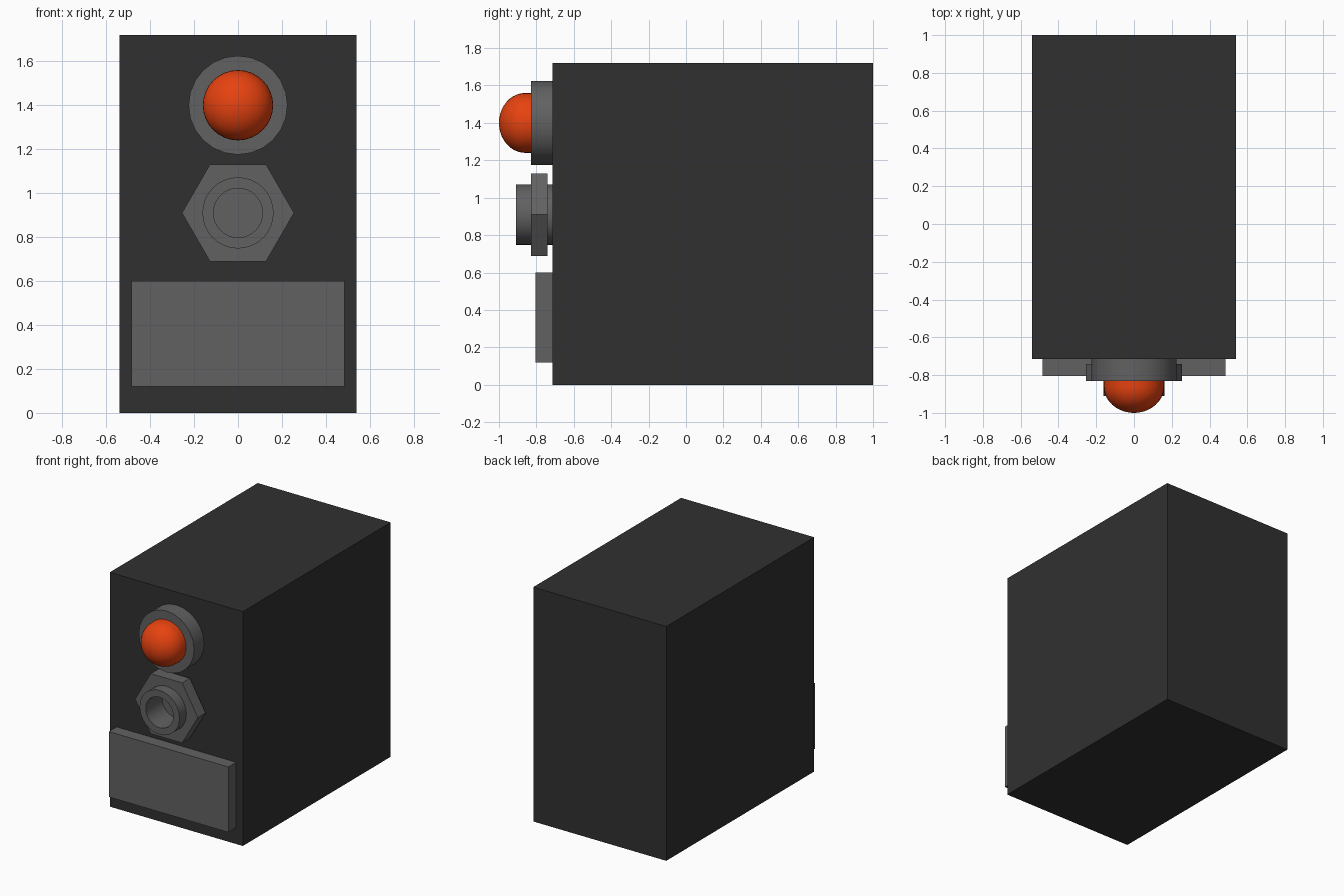
import bpy, bmesh
from math import cos, sin, pi, radians

if "Cube" in bpy.data.objects:
    bpy.data.objects.remove(bpy.data.objects["Cube"])


def material(name, rgb):
    m = bpy.data.materials.new(name)
    m.diffuse_color = (*rgb, 1)
    m.use_nodes = True
    m.node_tree.nodes["Principled BSDF"].inputs["Base Color"].default_value = m.diffuse_color
    return m


DARK = material("dark_casing", (0.03, 0.03, 0.03))
GREY = material("mid_grey", (0.12, 0.12, 0.12))
ORANGE = material("orange_lens", (0.80, 0.055, 0.005))


def finish(name, bm, mat, smooth=False):
    bmesh.ops.recalc_face_normals(bm, faces=bm.faces)
    mesh = bpy.data.meshes.new(name)
    bm.to_mesh(mesh)
    bm.free()
    mesh.materials.append(mat)
    ob = bpy.data.objects.new(name, mesh)
    bpy.context.collection.objects.link(ob)
    if smooth:
        bpy.ops.object.select_all(action='DESELECT')
        ob.select_set(True)
        bpy.context.view_layer.objects.active = ob
        bpy.ops.object.shade_smooth_by_angle(angle=radians(35))
    return ob


def box(name, x, y, z, mat):
    bm = bmesh.new()
    bmesh.ops.create_cube(bm, size=1)
    for v in bm.verts:
        for i, (lo, hi) in enumerate((x, y, z)):
            v.co[i] = lo if v.co[i] < 0 else hi
    return finish(name, bm, mat)


def lathe(name, profile, z, sides, mat, smooth=True):
    """Turn (radius, y) points around the y direction, capping both ends."""
    bm = bmesh.new()
    rings = [[bm.verts.new((r * cos(2 * pi * i / sides), y, z + r * sin(2 * pi * i / sides)))
              for i in range(sides)] for r, y in profile]
    for a, b in zip(rings, rings[1:]):
        for i in range(sides):
            j = (i + 1) % sides
            bm.faces.new((a[i], a[j], b[j], b[i]))
    bm.faces.new(rings[0])
    bm.faces.new(rings[-1])
    bmesh.ops.remove_doubles(bm, verts=bm.verts, dist=1e-5)
    return finish(name, bm, mat, smooth)


FACE = -0.715  # front face of the casing

# Casing and lower plate
box("casing", (-0.54, 0.54), (FACE, 1.0), (0, 1.72), DARK)
box("front_plate", (-0.485, 0.485), (-0.805, FACE), (0.12, 0.60), GREY)

# Indicator lamp: bezel and domed lens
lathe("lamp_bezel", [(0.225, FACE), (0.225, -0.83)], 1.40, 24, GREY)
dome = [(0.16 * cos(t * pi / 20), -0.86 - 0.14 * sin(t * pi / 20)) for t in range(10)]
lathe("lamp_lens", [(0.16, -0.825)] + dome + [(0.003, -1.0)], 1.40, 32, ORANGE)

# Socket: hexagonal nut on a hollow bushing
lathe("socket_nut", [(0.255, -0.74), (0.255, -0.83)], 0.91, 6, GREY, smooth=False)
lathe("socket_bushing", [(0.162, FACE), (0.162, -0.91), (0.112, -0.91), (0.112, -0.72)],
      0.91, 32, GREY)

# Open the nut where the bushing passes through it
cutter = lathe("nut_hole_cutter", [(0.158, -0.70), (0.158, -0.95)], 0.91, 32, GREY)
cutter.hide_render = True
cutter.hide_set(True)
cut = bpy.data.objects["socket_nut"].modifiers.new("hole", 'BOOLEAN')
cut.object = cutter
cut.operation = 'DIFFERENCE'
cut.solver = 'EXACT'
